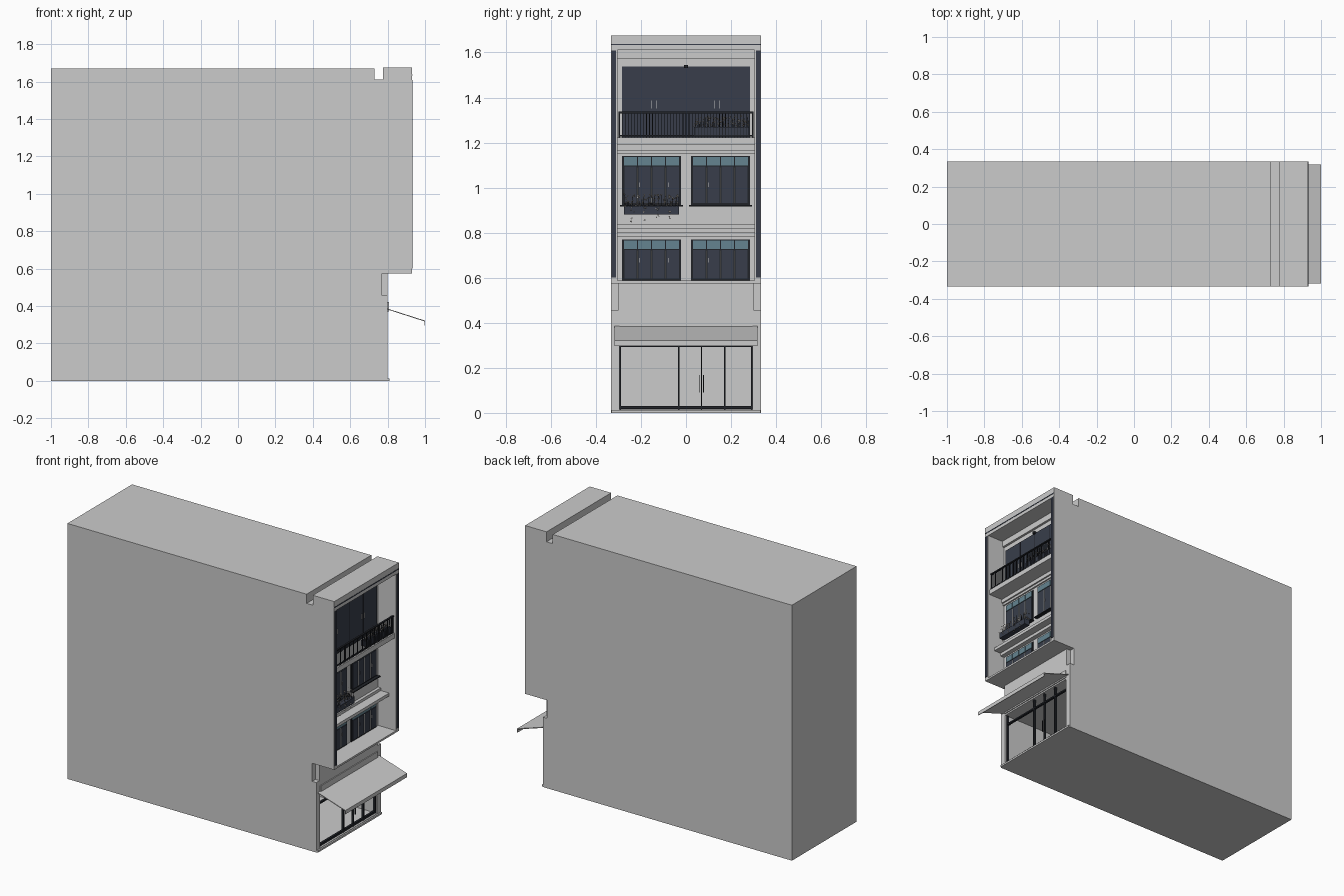
import bpy, bmesh, random
from mathutils import Matrix, Vector

random.seed(4)
if "Cube" in bpy.data.objects:
    bpy.data.objects.remove(bpy.data.objects["Cube"])


def material(name, r, g, b):
    m = bpy.data.materials.new(name)
    m.use_nodes = True
    m.diffuse_color = (r, g, b, 1)
    m.node_tree.nodes["Principled BSDF"].inputs["Base Color"].default_value = (r, g, b, 1)
    return m


WALL = material("pale grey plaster", 0.6, 0.6, 0.6)
NAVY = material("dark navy panel", 0.04, 0.048, 0.07)
BLACK = material("black metal", 0.015, 0.017, 0.022)
GLASS = material("blue glass", 0.13, 0.23, 0.28)
FLOWER = material("cream flowers", 0.55, 0.5, 0.45)


def finish(name, bm, mat):
    bmesh.ops.recalc_face_normals(bm, faces=bm.faces[:])
    mesh = bpy.data.meshes.new(name)
    bm.to_mesh(mesh)
    bm.free()
    mesh.materials.append(mat)
    ob = bpy.data.objects.new(name, mesh)
    bpy.context.collection.objects.link(ob)
    return ob


def boxes(name, mat, items):
    """One object from boxes given as (x0, x1, y0, y1, z0, z1)."""
    bm = bmesh.new()
    for x0, x1, y0, y1, z0, z1 in items:
        mid = Vector((x0 + x1, y0 + y1, z0 + z1)) / 2
        size = Matrix.Diagonal((x1 - x0, y1 - y0, z1 - z0, 1))
        bmesh.ops.create_cube(bm, size=1, matrix=Matrix.Translation(mid) @ size)
    return finish(name, bm, mat)


def extrude_profile(name, mat, pts, y0, y1):
    """Outline in x and z, extruded along y."""
    bm = bmesh.new()
    face = bm.faces.new([bm.verts.new((x, y0, z)) for x, z in pts])
    new = bmesh.ops.extrude_face_region(bm, geom=[face])["geom"]
    bmesh.ops.translate(bm, vec=(0, y1 - y0, 0),
                        verts=[v for v in new if isinstance(v, bmesh.types.BMVert)])
    return finish(name, bm, mat)


W = 0.334      # half width of the building
R = 0.305      # half width of the balcony recess
F = 0.80       # main facade plane
FRONT = 0.93   # outer frame plane

# Building shell with roof groove and overhanging upper floors
shell = extrude_profile("building_shell", WALL, [
    (-1, 0), (F, 0), (F, 0.575), (FRONT, 0.575), (FRONT, 1.675), (0.775, 1.675),
    (0.775, 1.61), (0.73, 1.61), (0.73, 1.67), (-1, 1.67)], -W, W)

# Cut the balcony recess, the shop room and the corner notches
cuts = [(F, 1.1, -R, R, 0.587, 1.61), (0.25, 0.9, -0.295, 0.295, 0.015, 0.36),
        (0.77, 0.9, -0.4, -0.3, 0.457, 0.575), (0.77, 0.9, 0.3, 0.4, 0.457, 0.575)]
for i, cut in enumerate(cuts):
    cutter = boxes("cutter", WALL, [cut])
    cutter.hide_render = True
    mod = shell.modifiers.new("cut", "BOOLEAN")
    mod.operation, mod.solver, mod.object = "DIFFERENCE", "EXACT", cutter
    bpy.context.view_layer.objects.active = shell
    bpy.ops.object.modifier_apply(modifier=mod.name)
    bpy.data.objects.remove(cutter)

# Dark trim on the outer frame
boxes("frame_trim", NAVY, [(FRONT, FRONT + 0.004, s * 0.32 - 0.01, s * 0.32 + 0.01, 0.6, 1.608)
                           for s in (-1, 1)])
boxes("roof_line", NAVY, [(FRONT, FRONT + 0.002, -W, W, 1.632, 1.638)])

# Slabs, ledges and mouldings on the facade
boxes("balcony_slab", WALL, [(F, 0.92, -R, R, 1.19, 1.222)])
boxes("middle_ledge", WALL, [(F, 0.88, -R, R, 0.80, 0.82)])
boxes("facade_mouldings", WALL, [
    (F, 0.815, -R, R, 1.57, 1.61), (F, 0.82, -R, R, 1.165, 1.19), (F, 0.81, -R, R, 1.15, 1.165),
    (F, 0.82, -R, R, 0.82, 0.838), (F, 0.83, -R, R, 0.78, 0.80)])
boxes("shop_step", WALL, [(F, 0.81, -0.33, 0.33, 0, 0.012)])
boxes("shop_fascia", WALL, [(F, 0.806, -0.295, 0.295, 0.37, 0.422)])


def window(name, y0, y1, z0, z1):
    """Four leaves under a row of blue lights, with sill and pulls."""
    boxes(name + "_frame", BLACK, [(F, 0.804, y0, y1, z0, z1)])
    t, step = z1 - 0.042, (y1 - y0 - 0.012) / 4
    starts = [y0 + 0.006 + step * i for i in range(4)]
    boxes(name + "_leaves", NAVY,
          [(0.804, 0.808, y + 0.004, y + step - 0.004, z0 + 0.01, t - 0.005) for y in starts])
    boxes(name + "_lights", GLASS,
          [(0.804, 0.808, y + 0.002, y + step - 0.002, t, z1 - 0.005) for y in starts])
    boxes(name + "_mullions", WALL,
          [(0.804, 0.811, y - 0.002, y + 0.002, z0 + 0.01, t - 0.008) for y in starts[1:]])
    if z0 > 0.8:
        boxes(name + "_sill", BLACK, [(F, 0.825, y0 - 0.008, y1 + 0.008, z0 - 0.006, z0)])
    boxes(name + "_pulls", WALL, [(0.808, 0.812, starts[i] + 0.010, starts[i] + 0.012,
                                   z0 + 0.08, z0 + 0.10) for i in (1, 3)])


for floor, (z0, z1) in {"lower": (0.587, 0.77), "middle": (0.922, 1.14)}.items():
    window(floor + "_left_window", -0.284, -0.022, z0, z1)
    window(floor + "_right_window", 0.022, 0.284, z0, z1)

# Top floor sliding doors
boxes("top_doors", NAVY, [(F, 0.806, -0.284, 0.284, 1.222, 1.537)])
boxes("top_door_joints", BLACK, [(0.806, 0.808, y - 0.001, y + 0.001, 1.222, 1.535)
                                 for y in (-0.142, 0, 0.142)])
boxes("top_door_pulls", WALL, [(0.806, 0.812, y - 0.001, y + 0.001, 1.352, 1.386)
                               for y in (-0.154, -0.13, 0.126, 0.15)])
boxes("door_lamp", BLACK, [(F, 0.82, -0.008, 0.008, 1.53, 1.545)])

# Balcony railing
bars = 44
rail = [(0.905, 0.917, -0.3, 0.3, 1.33, 1.337), (0.907, 0.914, -0.3, 0.3, 1.228, 1.234)]
for i in range(bars + 1):
    y = -0.297 + 0.594 * i / bars
    w = 0.003 if i % 11 == 0 else 0.0014
    rail.append((0.909, 0.913, y - w, y + w, 1.222, 1.333))
boxes("balcony_railing", BLACK, rail)


def planter(name, x, y0, y1, z0, z1, top, low, trailing):
    """Trough with scattered blossoms on thin stems."""
    boxes(name + "_trough", NAVY, [(x - 0.02, x + 0.02, y0, y1, z0, z1)])
    bm, stems = bmesh.new(), []
    for i in range(170):
        hang = i < trailing
        px, py = x + random.uniform(-0.025, 0.025), random.uniform(y0, y1)
        pz = random.uniform(z1, top)
        if hang:
            px = x + 0.022
            py = y0 + (y1 - y0) * (0.15 + 0.23 * (i % 4)) + random.uniform(-0.008, 0.008)
            pz = random.uniform(low, z1)
        elif i % 3 == 0:
            stems.append((px - 0.0007, px + 0.0007, py - 0.0007, py + 0.0007, z1, pz))
        turn = Matrix.Rotation(random.uniform(0, 6), 4, (1, random.random(), 1))
        bmesh.ops.create_cone(bm, segments=4, radius1=random.uniform(0.003, 0.005), radius2=0,
                              depth=0.004, cap_ends=True,
                              matrix=Matrix.Translation((px, py, pz)) @ turn)
    finish(name + "_blossoms", bm, FLOWER)
    boxes(name + "_stems", BLACK, stems)


planter("window_planter", 0.845, -0.275, -0.03, 0.88, 0.918, 0.97, 0.845, 24)
planter("balcony_planter", 0.89, 0.035, 0.28, 1.23, 1.268, 1.32, 1.25, 0)

# Shop front frame, doors and pulls
shop = [(0.775, 0.79, -0.295, 0.295, 0.293, 0.303), (0.775, 0.79, -0.295, 0.295, 0.017, 0.031)]
for y, w in ((-0.292, 0.003), (-0.032, 0.004), (0.068, 0.002), (0.172, 0.004), (0.292, 0.003)):
    shop.append((0.775, 0.79, y - w, y + w, 0.015, 0.36))
shop += [(0.79, 0.798, y - 0.002, y + 0.002, 0.09, 0.168) for y in (0.059, 0.077)]
boxes("shop_frame", BLACK, shop)

# Sloping awning with a front lip
extrude_profile("awning", WALL, [(F, 0.386), (1.0, 0.322), (1.0, 0.297), (0.996, 0.297),
                                 (0.996, 0.318), (F, 0.381)], -0.318, 0.318)
